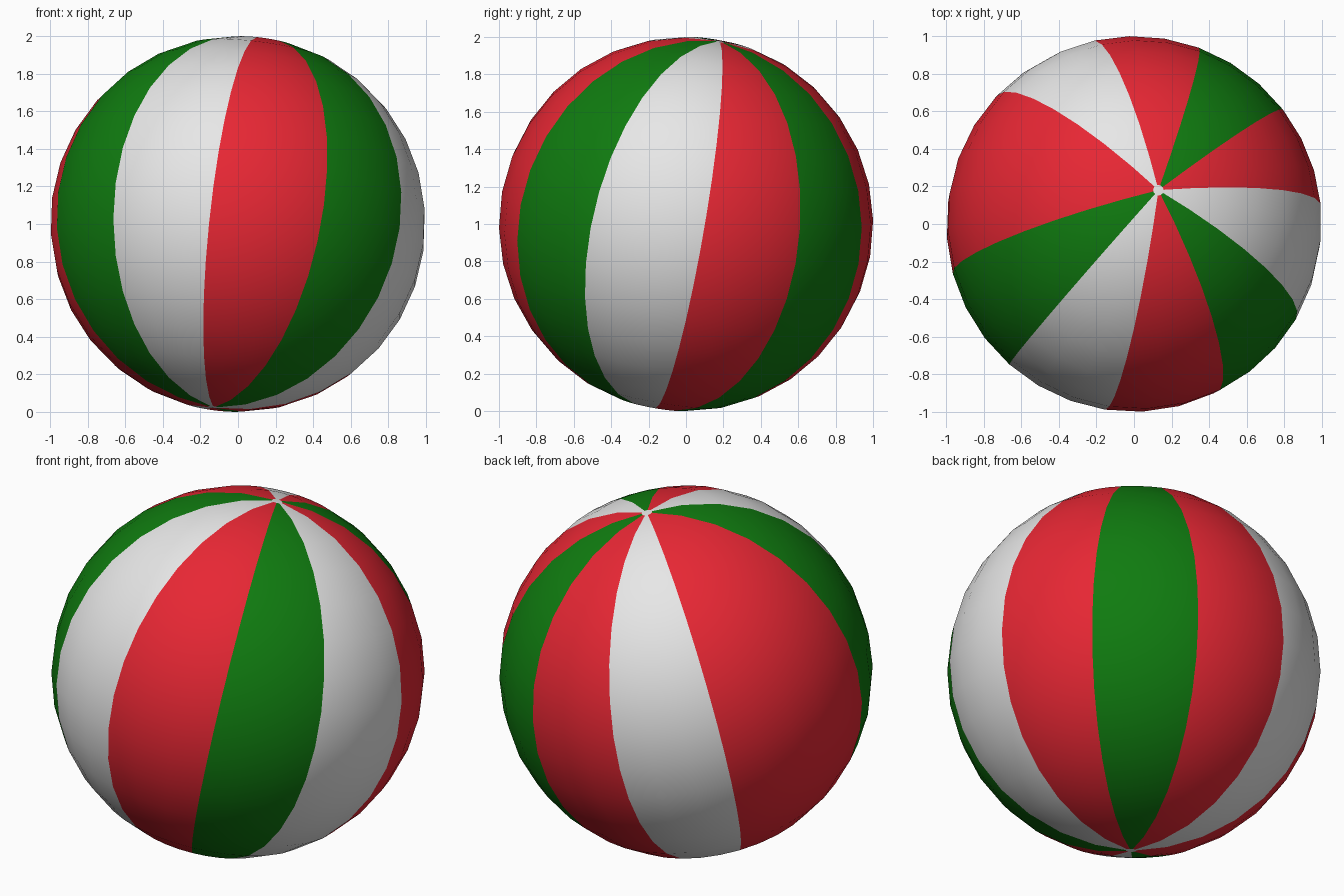
import bpy, bmesh, math
from mathutils import Vector, Matrix

if "Cube" in bpy.data.objects:
    bpy.data.objects.remove(bpy.data.objects["Cube"])

def material(name, rgb):
    m = bpy.data.materials.new(name)
    m.diffuse_color = (*rgb, 1)
    m.use_nodes = True
    m.node_tree.nodes["Principled BSDF"].inputs["Base Color"].default_value = m.diffuse_color
    return m

mats = [material("red", (0.8, 0.02, 0.034)),
        material("green", (0.005, 0.2, 0.005)),
        material("white", (0.8, 0.8, 0.8))]
R, G, W = 0, 1, 2

# Stripes: start longitude, colour, face columns
stripes = [(5.1, R, 3), (37.2, G, 3), (70.2, R, 3), (103.3, W, 3), (136.8, R, 5),
           (194.5, G, 3), (228.3, W, 3), (261.7, R, 3), (296.8, G, 3), (329.5, W, 3)]
columns = []
for i, (start, colour, n) in enumerate(stripes):
    end = stripes[i + 1][0] if i + 1 < len(stripes) else stripes[0][0] + 360
    columns += [(math.radians(start + (end - start) * k / n), colour) for k in range(n)]

# Rings from pole to pole, with a tiny white cap at each end
angles = [1.6] + [11.25 * i for i in range(1, 16)] + [178.4]

bm = bmesh.new()
rings = []
for a in map(math.radians, angles):
    rings.append([bm.verts.new((math.sin(a) * math.cos(lon), math.sin(a) * math.sin(lon), math.cos(a)))
                  for lon, _ in columns])
n = len(columns)
for upper, lower in zip(rings, rings[1:]):
    for j, (_, colour) in enumerate(columns):
        k = (j + 1) % n
        bm.faces.new((upper[j], lower[j], lower[k], upper[k])).material_index = colour
bm.faces.new(rings[0]).material_index = W
bm.faces.new(rings[-1][::-1]).material_index = W

# Lean the ball's axis to the back right and rest it on the ground
axis = Vector((0.13, 0.18, 0.975)).normalized()
lean = Vector((0, 0, 1)).rotation_difference(axis).to_matrix().to_4x4()
bmesh.ops.transform(bm, matrix=Matrix.Translation((0, 0, 1)) @ lean, verts=bm.verts)
for f in bm.faces:
    f.smooth = True

mesh = bpy.data.meshes.new("striped_ball")
bm.to_mesh(mesh)
bm.free()
for m in mats:
    mesh.materials.append(m)
bpy.context.collection.objects.link(bpy.data.objects.new("striped_ball", mesh))
